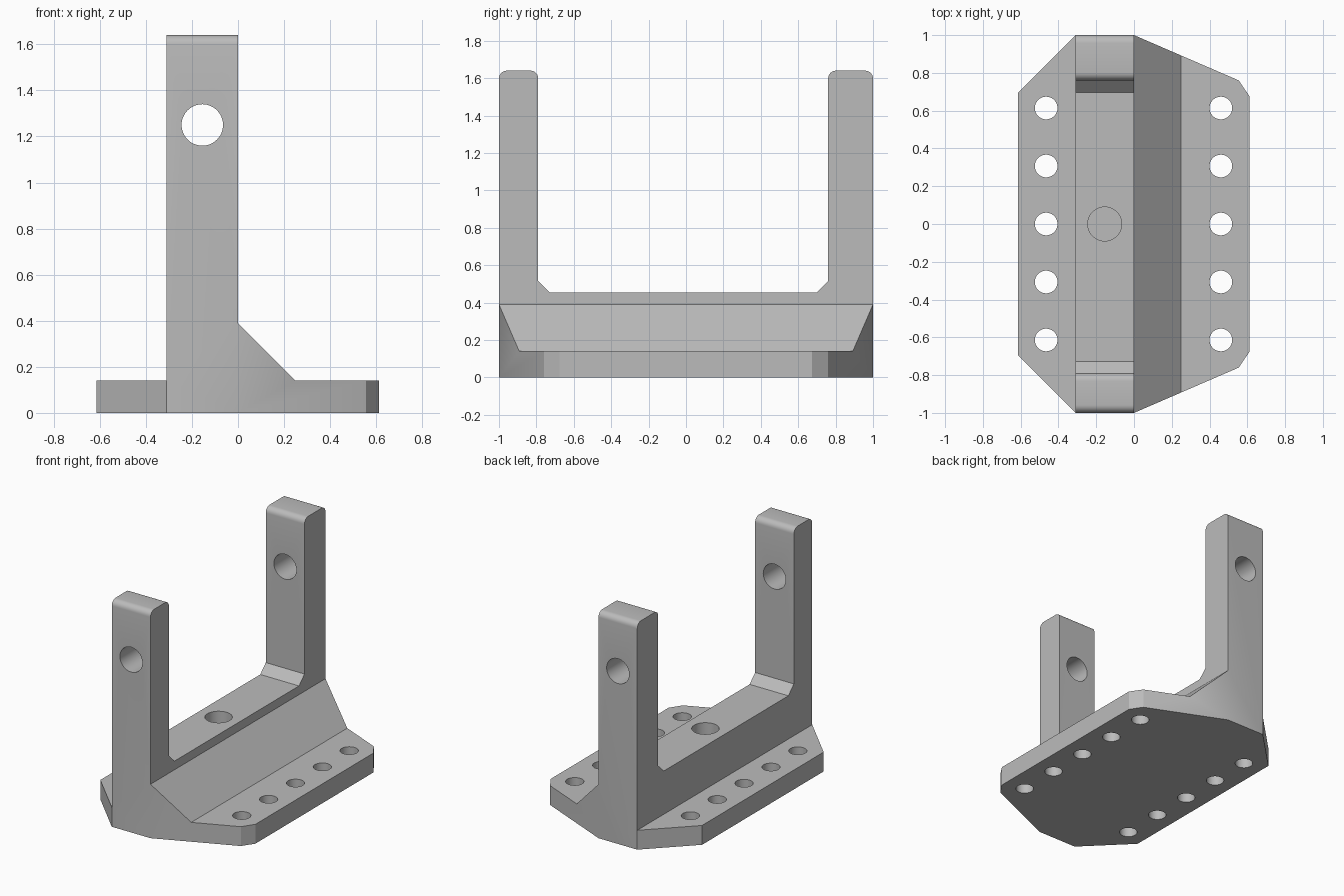
import bpy, bmesh, math
from mathutils import Vector

if "Cube" in bpy.data.objects:
    bpy.data.objects.remove(bpy.data.objects["Cube"], do_unlink=True)

grey = bpy.data.materials.new("plain grey")
grey.use_nodes = True
colour = (0.5, 0.5, 0.5, 1)
grey.diffuse_color = colour
grey.node_tree.nodes["Principled BSDF"].inputs["Base Color"].default_value = colour


def add_prism(bm, outline, axis, low, high):
    """Extrude a 2D outline along an axis; the outline fills the other two."""
    def point(p, depth):
        co = list(p)
        co.insert("xyz".index(axis), depth)
        return Vector(co)
    face = bm.faces.new([bm.verts.new(point(p, low)) for p in outline])
    extruded = bmesh.ops.extrude_face_region(bm, geom=[face], use_keep_orig=True)
    top = [v for v in extruded["geom"] if isinstance(v, bmesh.types.BMVert)]
    bmesh.ops.translate(bm, verts=top, vec=point((0, 0), high - low))


def make_object(name, prisms):
    bm = bmesh.new()
    for prism in prisms:
        add_prism(bm, *prism)
    bmesh.ops.recalc_face_normals(bm, faces=bm.faces)
    mesh = bpy.data.meshes.new(name)
    bm.to_mesh(mesh)
    bm.free()
    mesh.materials.append(grey)
    obj = bpy.data.objects.new(name, mesh)
    bpy.context.collection.objects.link(obj)
    return obj


def circle(x, y, radius, sides=48):
    turns = [math.tau * i / sides for i in range(sides)]
    return [(x + radius * math.cos(t), y + radius * math.sin(t)) for t in turns]


def shape_with(obj, cutter, operation):
    cutter.hide_render = True
    bpy.context.view_layer.objects.active = obj
    mod = obj.modifiers.new(cutter.name, "BOOLEAN")
    mod.operation, mod.solver, mod.object = operation, "EXACT", cutter
    bpy.ops.object.modifier_apply(modifier=mod.name)
    bpy.data.objects.remove(cutter, do_unlink=True)


HEIGHT, PLATE = 1.64, 0.14
WALL_LEFT, WALL_RIGHT = 0.0, -0.31

# Stock block with the bracket's plan outline
half = [(WALL_LEFT, 1), (0.555, 0.76), (0.612, 0.675)]
other = [(-0.615, 0.695), (WALL_RIGHT, 1)]
plan = (other + half + [(x, -y) for x, y in reversed(half)]
        + [(x, -y) for x, y in reversed(other)])
bracket = make_object("bracket", [(plan, "z", 0, HEIGHT)])

# Front outline: base plate, upright wall and sloping rib
front = [(-0.8, -0.1), (0.8, -0.1), (0.8, PLATE), (0.25, PLATE), (WALL_LEFT, 0.39),
         (WALL_LEFT, 1.8), (WALL_RIGHT, 1.8), (WALL_RIGHT, PLATE), (-0.8, PLATE)]
shape_with(bracket, make_object("front_outline", [(front, "y", -1.2, 1.2)]), "INTERSECT")

# Gap between the two posts, with chamfered corners
gap = [(-0.79, 1.8), (-0.79, 0.515), (-0.727, 0.453),
       (0.697, 0.453), (0.76, 0.515), (0.76, 1.8)]
shape_with(bracket, make_object("post_gap", [(gap, "x", -0.9, 0.9)]), "DIFFERENCE")

# Rounded post tops
bm = bmesh.new()
bm.from_mesh(bracket.data)
top_edges = [e for e in bm.edges
             if all(v.co.z > HEIGHT - 0.01 for v in e.verts)
             and abs(e.verts[0].co.y - e.verts[1].co.y) < 0.001]
bmesh.ops.bevel(bm, geom=top_edges, offset=0.042, offset_type="OFFSET",
                segments=6, profile=0.5, affect="EDGES")
bm.to_mesh(bracket.data)
bm.free()

# Plate bolt holes, post pin hole and blind centre hole
middle = (WALL_LEFT + WALL_RIGHT) / 2
holes = [(circle(x, 0.307 * row, 0.06), "z", -0.1, 0.3)
         for x in (-0.465, 0.46) for row in range(-2, 3)]
holes.append((circle(middle, 1.25, 0.09), "y", -1.2, 1.2))
holes.append((circle(middle, 0, 0.09), "z", 0.15, 0.6))
shape_with(bracket, make_object("holes", holes), "DIFFERENCE")

# Smooth curves, sharp edges
bpy.ops.object.select_all(action="DESELECT")
bracket.select_set(True)
bpy.context.view_layer.objects.active = bracket
bpy.ops.object.shade_smooth_by_angle(angle=math.radians(25))
